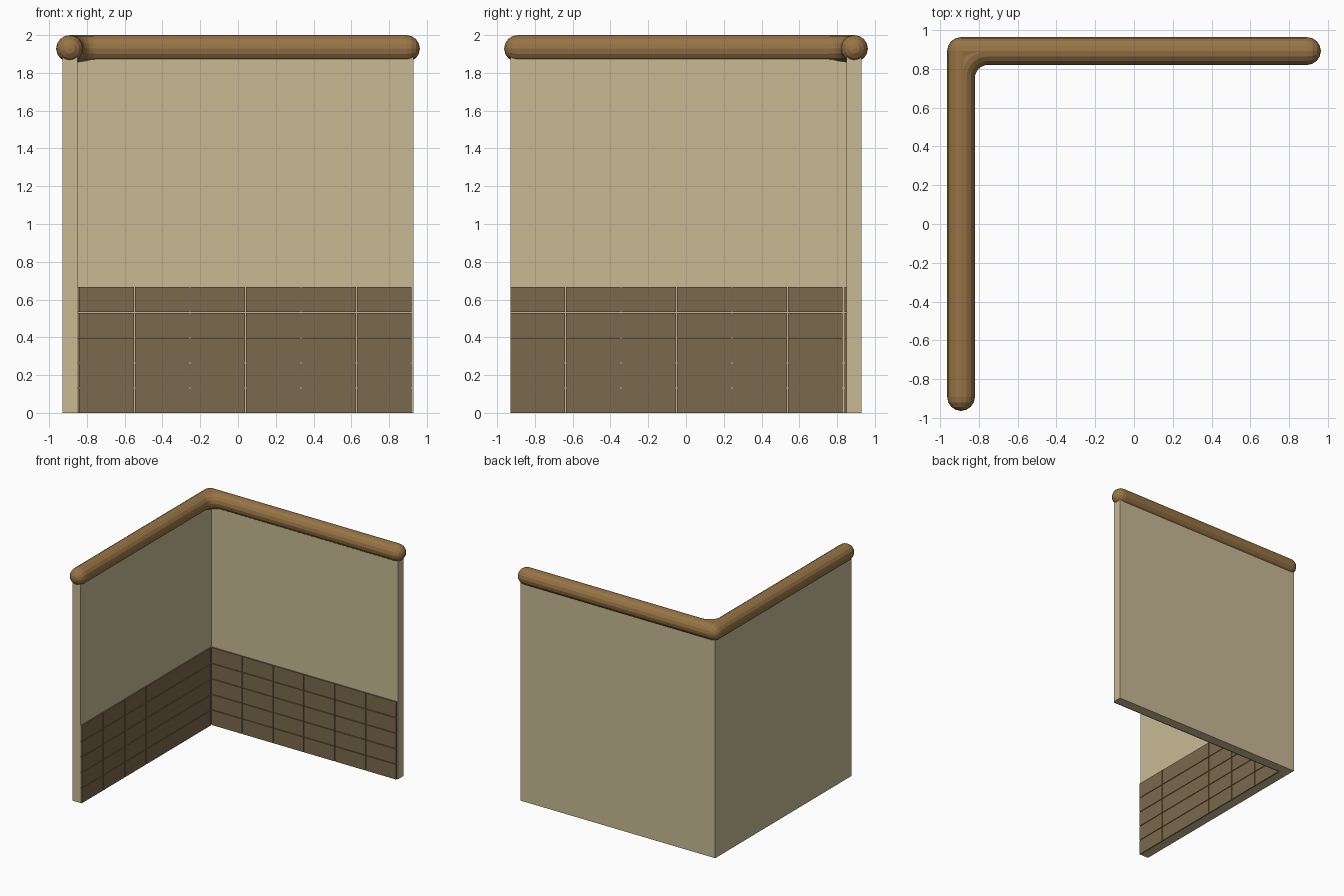
import bpy, bmesh
from math import sin, cos, pi
from mathutils import Vector

if "Cube" in bpy.data.objects:
    bpy.data.objects.remove(bpy.data.objects["Cube"])

OUT, INN = 0.928, 0.849       # outer and inner wall faces
RAIL, R, RZ = 0.891, 0.0715, 1.9285   # rail centre line, radius, height
SIDES = 16


def material(name, rgb):
    m = bpy.data.materials.new(name)
    m.diffuse_color = (*rgb, 1)
    m.use_nodes = True
    m.node_tree.nodes["Principled BSDF"].inputs["Base Color"].default_value = m.diffuse_color
    return m


def finish(bm, name, mat):
    bmesh.ops.recalc_face_normals(bm, faces=bm.faces)
    me = bpy.data.meshes.new(name)
    bm.to_mesh(me)
    bm.free()
    me.materials.append(mat)
    ob = bpy.data.objects.new(name, me)
    bpy.context.collection.objects.link(ob)
    return ob


def add_box(bm, lo, hi):
    vs = bmesh.ops.create_cube(bm, size=1)["verts"]
    for v in vs:
        v.co = Vector([(a + b) / 2 + c * (b - a) for a, b, c in zip(lo, hi, v.co)])


def add_tube(bm, rings):
    """Skin a tube over (centre, sideways direction, radius) rings."""
    loops = []
    for c, side, r in rings:
        loops.append([bm.verts.new(c + r * (side * cos(2 * pi * k / SIDES)
                      + Vector((0, 0, sin(2 * pi * k / SIDES))))) for k in range(SIDES)])
    for a, b in zip(loops, loops[1:]):
        for k in range(SIDES):
            n = (k + 1) % SIDES
            bm.faces.new((a[k], a[n], b[n], b[k]))
    bm.faces.new(loops[0][::-1])
    bm.faces.new(loops[-1])


def add_capsule(bm, a, b):
    d = (b - a).normalized()
    side = Vector((-d.y, d.x, 0))
    angles = [pi / 2 * i / 4 for i in range(5)]
    rings = [(a - d * R * cos(t), side, max(R * sin(t), 0.002)) for t in angles]
    rings += [(b + d * R * cos(t), side, max(R * sin(t), 0.002)) for t in reversed(angles)]
    add_tube(bm, rings)


plaster = material("plaster", (0.578, 0.491, 0.296))
tile_mat = material("tile", (0.195, 0.138, 0.072))
wood = material("wood", (0.31, 0.175, 0.06))

# L-shaped wall
bm = bmesh.new()
outline = [(-OUT, -OUT), (-INN, -OUT), (-INN, INN), (OUT, INN), (OUT, OUT), (-OUT, OUT)]
base = bm.faces.new([bm.verts.new((x, y, 0)) for x, y in outline])
top = bmesh.ops.extrude_face_region(bm, geom=[base])["geom"]
bmesh.ops.translate(bm, vec=(0, 0, RZ), verts=[v for v in top if isinstance(v, bmesh.types.BMVert)])
finish(bm, "corner_wall", plaster)

# Tile wainscot on both inner faces, with narrow joints
FACE, COLS, ROWS, GAP = 0.838, 6, 5, 0.005
pitch, row = (OUT - 0.004 + FACE) / COLS, 0.667 / ROWS
back, left = bmesh.new(), bmesh.new()
for i in range(COLS):
    for j in range(ROWS):
        z0, z1 = j * row, (j + 1) * row - (GAP if j < ROWS - 1 else 0)
        u0 = -FACE + i * pitch
        u1 = u0 + pitch - GAP
        add_box(back, (u0, FACE, z0), (u1, INN + 0.002, z1))
        v0 = -OUT + i * pitch
        add_box(left, (-INN - 0.002, v0, z0), (-FACE, v0 + pitch - GAP, z1))
finish(back, "back_tiles", tile_mat)
finish(left, "left_tiles", tile_mat)

# Round top rail: two capsules and a curved fillet in the inner corner
bm = bmesh.new()
corner = Vector((-RAIL, RAIL, RZ))
add_capsule(bm, corner, Vector((RAIL, RAIL, RZ)))
add_capsule(bm, corner, Vector((-RAIL, -RAIL, RZ)))
BEND = 0.14
mid = corner + Vector((BEND, -BEND, 0))
arc = []
for i in range(7):
    t = pi / 2 + pi / 2 * i / 6
    out = Vector((cos(t), sin(t), 0))
    arc.append((mid + out * BEND, out, R - 0.0005))
add_tube(bm, arc)
finish(bm, "top_rail", wood)
